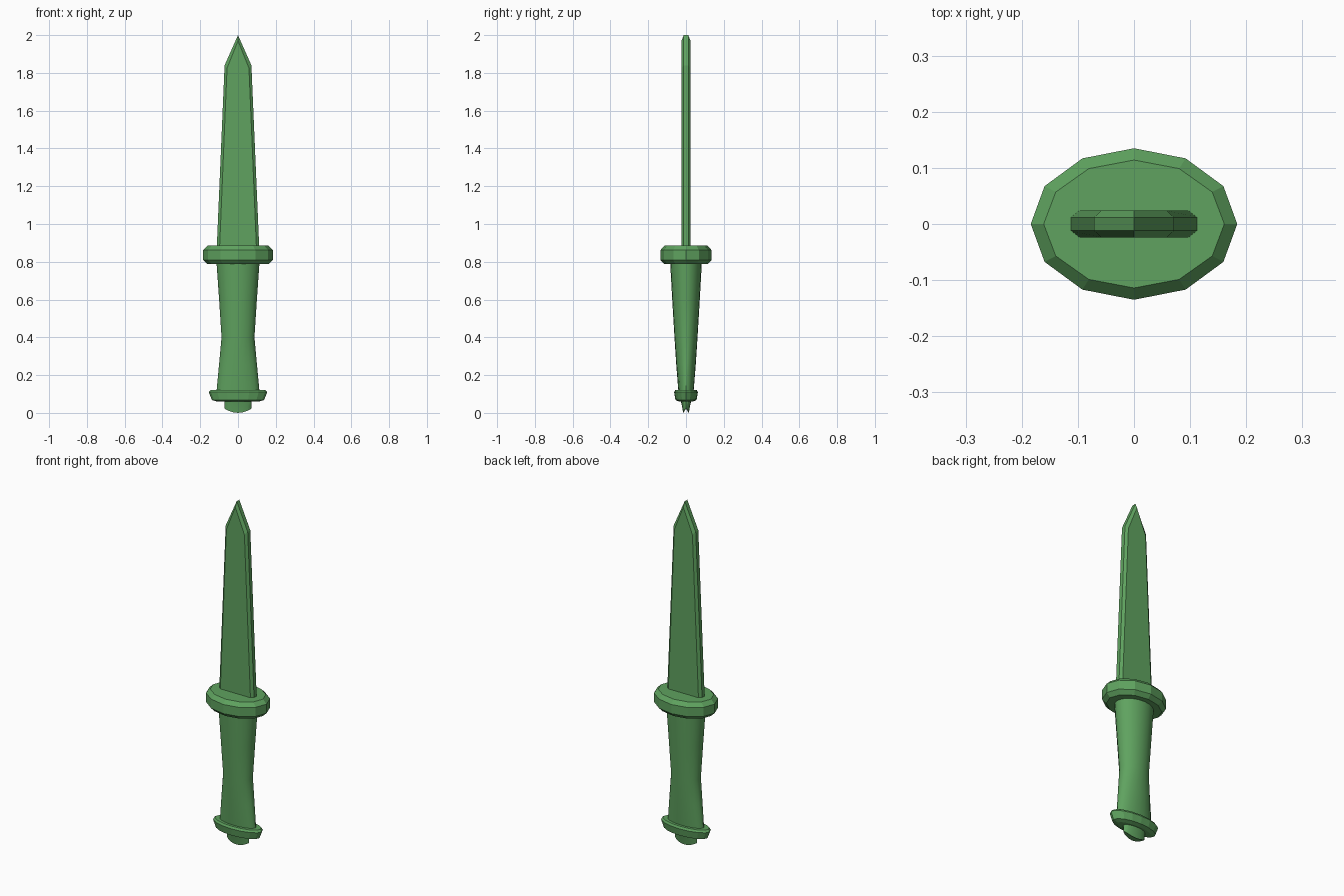
import bpy, bmesh, math

cube = bpy.data.objects.get("Cube")
if cube:
    bpy.data.objects.remove(cube)

green = bpy.data.materials.new("leaf green")
color = (0.115, 0.365, 0.115, 1)
green.use_nodes = True
green.diffuse_color = color
green.node_tree.nodes["Principled BSDF"].inputs["Base Color"].default_value = color


def loft(name, rings, smooth=0):
    """Skin matching rings of points, bottom to top, and cap both ends."""
    bm = bmesh.new()
    loops = [[bm.verts.new(p) for p in ring] for ring in rings]
    n = len(loops[0])
    for a, b in zip(loops, loops[1:]):
        for i in range(n):
            j = (i + 1) % n
            bm.faces.new((a[i], a[j], b[j], b[i]))
    bm.faces.new(loops[0][::-1])
    bm.faces.new(loops[-1])
    bmesh.ops.recalc_face_normals(bm, faces=bm.faces)
    mesh = bpy.data.meshes.new(name)
    bm.to_mesh(mesh)
    bm.free()
    mesh.materials.append(green)
    obj = bpy.data.objects.new(name, mesh)
    bpy.context.collection.objects.link(obj)
    if smooth:
        bpy.ops.object.select_all(action='DESELECT')
        obj.select_set(True)
        bpy.context.view_layer.objects.active = obj
        bpy.ops.object.shade_smooth_by_angle(angle=math.radians(smooth))
    return obj


def oval(rx, ry, z, sides, sag=0):
    """Elliptical ring; sag lifts its x ends into a shallow arc."""
    ring = []
    for i in range(sides):
        a = math.tau * i / sides
        ring.append((rx * math.cos(a), ry * math.sin(a), z + sag * math.cos(a) ** 2))
    return ring


def ovals(profile, sides):
    return [oval(rx, ry, z, sides) for rx, ry, z in profile]


# Blade: a flat pointed outline with chamfered rims
def outline(base, shoulder, shoulder_z, tip_z, y):
    return [(-base, y, 0.86), (base, y, 0.86), (shoulder, y, shoulder_z),
            (0, y, tip_z), (-shoulder, y, shoulder_z)]


face = (0.098, 0.058, 1.825, 1.97)
rim = (0.113, 0.071, 1.84, 2.0)
loft("blade", [outline(*face, -0.024), outline(*rim, -0.012),
               outline(*rim, 0.012), outline(*face, 0.024)])

# Oval guard with bevelled edges
loft("guard", ovals([(0.161, 0.114, 0.787), (0.184, 0.135, 0.809),
                     (0.184, 0.135, 0.862), (0.161, 0.114, 0.885)], 12))

# Waisted grip, thinner towards the pommel
loft("grip", ovals([(0.114, 0.040, 0.11), (0.100, 0.052, 0.26),
                    (0.087, 0.061, 0.40), (0.100, 0.073, 0.60),
                    (0.114, 0.084, 0.80)], 20), smooth=40)

# Flared pommel collar
loft("pommel_collar", ovals([(0.110, 0.036, 0.06), (0.138, 0.056, 0.068),
                             (0.155, 0.063, 0.11), (0.145, 0.056, 0.122)], 16))

# End knob with a rounded underside
loft("pommel_knob", [oval(0.070, 0.015, 0, 16, 0.022),
                     oval(0.071, 0.021, 0.035, 16), oval(0.071, 0.030, 0.07, 16)], smooth=30)
